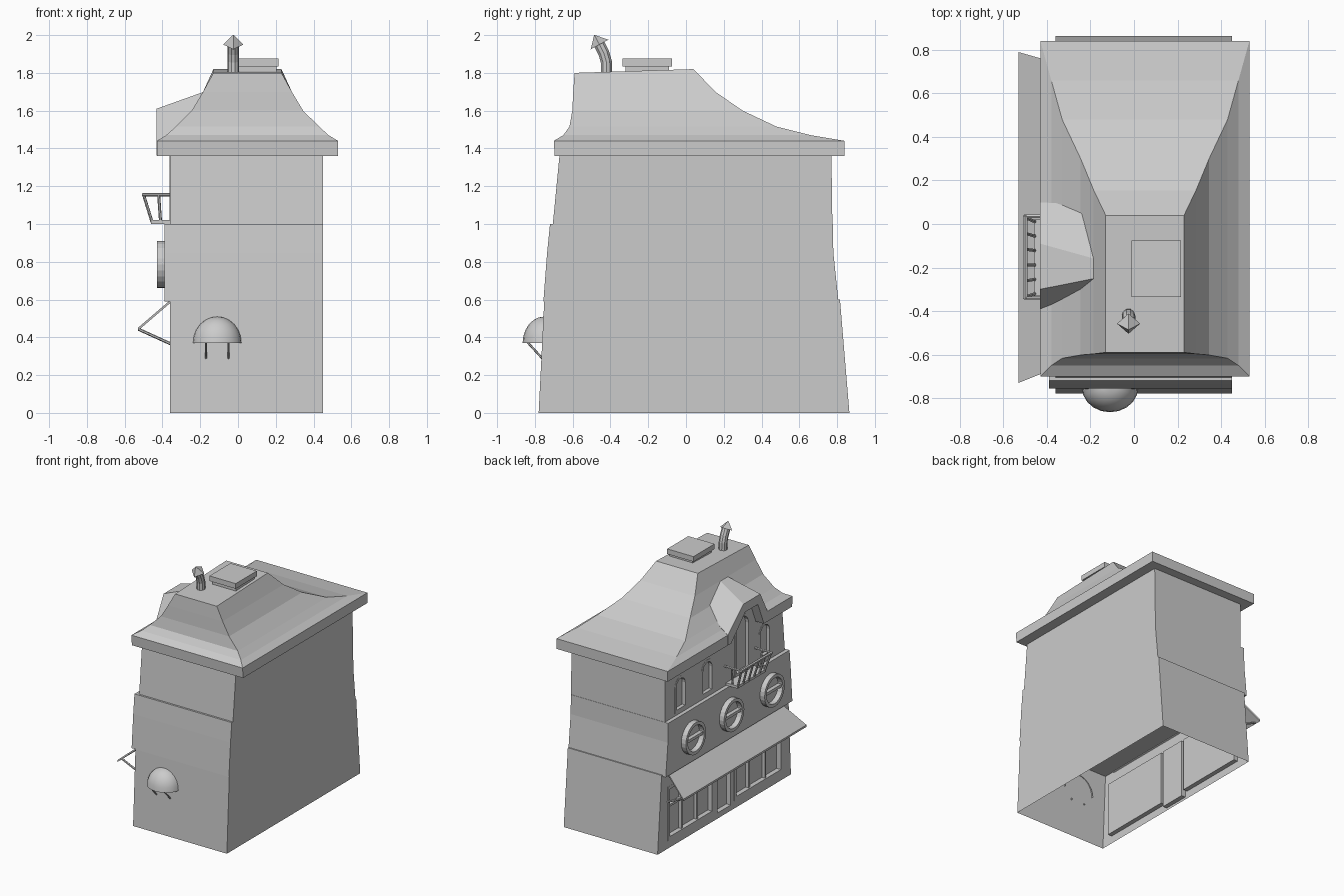
import bpy, bmesh, math
from mathutils import Vector

if "Cube" in bpy.data.objects:
    bpy.data.objects.remove(bpy.data.objects["Cube"])

helpers = []


def finish(name, bm):
    bmesh.ops.recalc_face_normals(bm, faces=bm.faces)
    me = bpy.data.meshes.new(name)
    bm.to_mesh(me)
    bm.free()
    ob = bpy.data.objects.new(name, me)
    bpy.context.collection.objects.link(ob)
    return ob


def loft(name, rings, loop=False):
    """Skin a list of rings; capped at both ends, or joined end to end."""
    bm = bmesh.new()
    vs = [[bm.verts.new(p) for p in r] for r in rings]
    n = len(vs[0])
    for a, b in zip(vs, vs[1:] + ([vs[0]] if loop else [])):
        for i in range(n):
            j = (i + 1) % n
            bm.faces.new((a[i], a[j], b[j], b[i]))
    if not loop:
        bm.faces.new(vs[0])
        bm.faces.new(vs[-1])
    return finish(name, bm)


def rect(x0, x1, y0, y1, z):
    return [(x0, y0, z), (x1, y0, z), (x1, y1, z), (x0, y1, z)]


def box(name, x0, x1, y0, y1, z0, z1):
    return loft(name, [rect(x0, x1, y0, y1, z0), rect(x0, x1, y0, y1, z1)])


def at_x(pts, x):
    return [(x, y, z) for y, z in pts]


def prism(name, pts, x0, x1):
    return loft(name, [at_x(pts, x0), at_x(pts, x1)])


def frame(name, outer, inner, x0, x1):
    return loft(name, [at_x(outer, x0), at_x(outer, x1), at_x(inner, x1), at_x(inner, x0)], True)


def rod(name, a, b, r, n=6):
    a, b = Vector(a), Vector(b)
    d = b - a
    bm = bmesh.new()
    bmesh.ops.create_cone(bm, cap_ends=True, segments=n, radius1=r, radius2=r, depth=d.length)
    ob = finish(name, bm)
    ob.rotation_mode = 'QUATERNION'
    ob.rotation_quaternion = d.to_track_quat('Z', 'Y')
    ob.location = (a + b) / 2
    return ob


def arch(yc, w, z0, z1, n=8):
    r = w / 2
    top = [(yc + r * math.cos(math.pi * i / n), z1 - r + r * math.sin(math.pi * i / n)) for i in range(n + 1)]
    return [(yc + r, z0)] + top + [(yc - r, z0)]


def circle(yc, zc, r, n=24):
    return [(yc + r * math.cos(2 * math.pi * i / n), zc + r * math.sin(2 * math.pi * i / n)) for i in range(n)]


def cut(ob, cutters):
    bpy.context.view_layer.objects.active = ob
    for c in cutters:
        c.hide_render = True
        helpers.append(c)
        m = ob.modifiers.new("cut", 'BOOLEAN')
        m.operation, m.object, m.solver = 'DIFFERENCE', c, 'EXACT'
        bpy.ops.object.modifier_apply(modifier=m.name)


# ---- walls, three leaning storeys
ground = loft("ground_floor", [rect(-.36, .45, -.78, .865, 0), rect(-.36, .45, -.75, .815, .6)])
loft("middle_floor", [rect(-.39, .45, -.755, .807, .59), rect(-.39, .45, -.735, .78, .85),
                      rect(-.39, .45, -.72, .777, 1.0)])
upper = loft("upper_floor", [rect(-.36, .45, -.705, .775, 1.0), rect(-.36, .45, -.67, .77, 1.36)])

# ---- curved roof with eave band
roof = loft("roof", [
    rect(-.43, .53, -.695, .84, 1.36), rect(-.43, .53, -.70, .84, 1.44),
    rect(-.38, .48, -.65, .66, 1.47), rect(-.33, .43, -.617, .48, 1.515),
    rect(-.245, .345, -.602, .30, 1.6), rect(-.185, .285, -.597, .155, 1.7),
    [(-.13, -.59, 1.80), (.23, -.59, 1.80), (.23, .04, 1.82), (-.13, .04, 1.82)]])

# ---- dormer over the balcony door
dormer = loft("dormer", [
    at_x([(-.39, 1.362), (-.39, 1.44), (-.30, 1.61), (-.09, 1.61), (.10, 1.44), (.10, 1.362)], -.432),
    at_x([(-.37, 1.40), (-.32, 1.52), (-.25, 1.70), (-.16, 1.70), (.085, 1.61), (.085, 1.40)], -.18)])
hollow = prism("dormer_hollow_cutter",
               [(-.345, 1.3), (-.345, 1.36), (-.27, 1.54), (-.115, 1.54), (.06, 1.36), (.06, 1.3)], -.6, -.361)
door = prism("door_cutter", arch(-.18, .19, 1.02, 1.48), -.5, -.33)
cut(roof, [hollow, door])
cut(dormer, [hollow, door])

# ---- arched windows and balcony door
cutters = [door]
for yc, w, z0, z1 in [(.58, .15, 1.02, 1.29), (.25, .15, 1.02, 1.29), (-.46, .15, 1.04, 1.31), (-.18, .19, 1.02, 1.48)]:
    if w < .18:
        cutters.append(prism("window_cutter", arch(yc, w, z0, z1), -.5, -.335))
    frame("arched_window_frame", arch(yc, w, z0, z1), arch(yc, w - .04, z0 + .02, z1 - .02), -.362, -.335)
cut(upper, cutters)

# ---- shopfront: two recessed windows and a door between
shop = []
for y0, y1, z0, cols in [(-.68, -.08, .06, 3), (.17, .74, .06, 3), (-.06, .15, .02, 1)]:
    shop.append(box("shop_cutter", -.5, -.325, y0, y1, z0, .48))
    o = [(y0, z0), (y1, z0), (y1, .48), (y0, .48)]
    i = [(y0 + .025, z0 + .025), (y1 - .025, z0 + .025), (y1 - .025, .455), (y0 + .025, .455)]
    frame("shop_frame", o, i, -.361, -.325)
    for k in range(1, cols):
        y = y0 + (y1 - y0) * k / cols
        box("shop_mullion", -.35, -.325, y - .008, y + .008, z0, .48)
    box("shop_crossbar", -.35, -.325, y0, y1, .31, .326)
cut(ground, shop)

# open underside
bm = bmesh.new()
bm.from_mesh(ground.data)
bmesh.ops.delete(bm, geom=[f for f in bm.faces if all(v.co.z < .001 for v in f.verts)], context='FACES')
bm.to_mesh(ground.data)
bm.free()

# ---- round windows
for yc in (.49, .02, -.48):
    frame("round_window_rim", circle(yc, .785, .125), circle(yc, .785, .10), -.43, -.388)
    box("round_window_bar", -.42, -.388, yc - .105, yc + .105, .775, .797)

# ---- long awning with struts
loft("awning", [[(-.355, y0, .6), (-.53, y1, .45), (-.53, y1, .435), (-.355, y0, .585)]
                for y0, y1 in ((-.66, -.73), (.74, .79))])
for y in (-.68, .74):
    rod("awning_strut", (-.525, y, .442), (-.355, y, .365), .008)

# ---- balcony
box("balcony_floor", -.46, -.355, -.33, .02, 1.0, 1.02)
for y in (-.34, .035):
    rod("balcony_side_rail", (-.505, y, 1.155), (-.355, y, 1.155), .009)
rod("balcony_front_rail", (-.50, -.345, 1.155), (-.50, .04, 1.155), .011)
for k in range(6):
    t = k / 5
    rod("balcony_post", (-.455, -.32 + .33 * t, 1.01), (-.50, -.335 + .365 * t, 1.155), .008)
for yb, yt in ((-.32, -.34), (.01, .035)):
    rod("balcony_side_post", (-.41, yb, 1.01), (-.42, yt, 1.155), .008)

# ---- domed canopy on the front
bm = bmesh.new()
bmesh.ops.create_uvsphere(bm, u_segments=20, v_segments=12, radius=1)
bmesh.ops.delete(bm, geom=[v for v in bm.verts if v.co.z < -.01 or v.co.y > .01], context='VERTS')
bmesh.ops.scale(bm, vec=(.13, .115, .14), verts=bm.verts)
bmesh.ops.translate(bm, vec=(-.11, -.75, .37), verts=bm.verts)
dome = finish("domed_canopy", bm)
bpy.context.view_layer.objects.active = dome
dome.select_set(True)
bpy.ops.object.shade_smooth_by_angle()
for x in (-.17, -.05):
    rod("canopy_bracket", (x, -.84, .375), (x, -.762, .29), .006)

# ---- roof hatch
box("hatch_base", .005, .205, -.32, -.09, 1.79, 1.84)
box("hatch_lid", -.012, .215, -.335, -.075, 1.835, 1.875)


# ---- bent stove pipe with pointed cap
def tilted(y, z, r, tilt, n):
    c, s = math.cos(tilt), math.sin(tilt)
    ring = []
    for i in range(n):
        a = 2 * math.pi * i / n
        ring.append((-.025 + r * math.cos(a), y + r * math.sin(a) * c, z + r * math.sin(a) * s))
    return ring


loft("stove_pipe", [tilted(-.42, 1.79, .031, 0, 10), tilted(-.422, 1.86, .031, .15, 10),
                    tilted(-.435, 1.905, .031, .4, 10), tilted(-.46, 1.955, .031, .5, 10)])
loft("pipe_cap", [tilted(-.458, 1.95, .053, .5, 4), tilted(-.485, 2.0, .002, .5, 4)])

for c in set(helpers):
    bpy.data.objects.remove(c)
